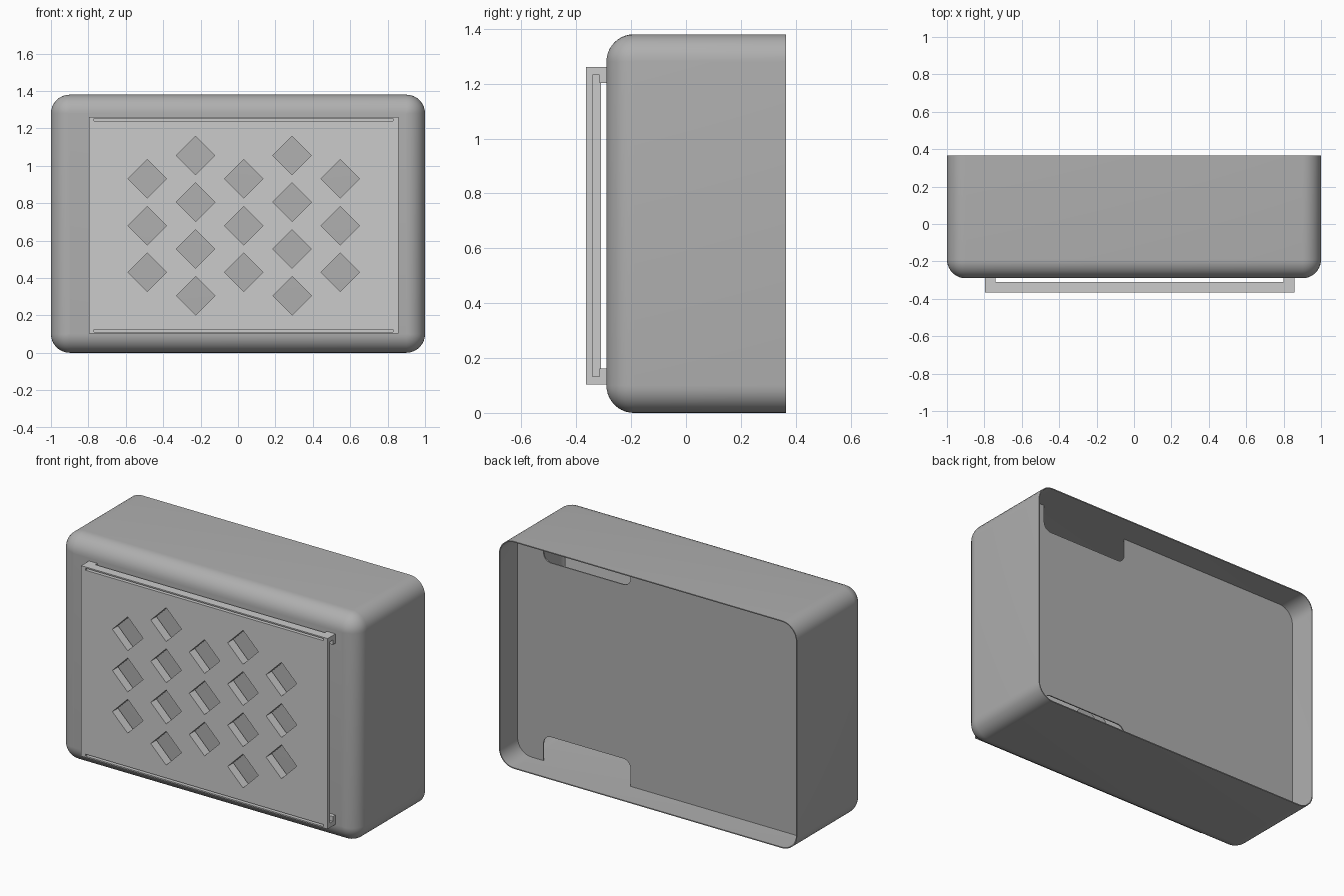
import bpy, bmesh, math

if "Cube" in bpy.data.objects:
    bpy.data.objects.remove(bpy.data.objects["Cube"])

H = 1.38            # enclosure height
BACK, FRONT = 0.365, -0.29
R, T = 0.1, 0.006   # edge rounding, wall thickness

grey = bpy.data.materials.new("dark_grey")
grey.diffuse_color = (0.43, 0.43, 0.43, 1)
grey.use_nodes = True
grey.node_tree.nodes["Principled BSDF"].inputs["Base Color"].default_value = grey.diffuse_color


def rounded(x0, x1, z0, z1, r, n=8):
    pts = []
    for cx, cz, a in ((x1 - r, z1 - r, 0), (x0 + r, z1 - r, 90),
                      (x0 + r, z0 + r, 180), (x1 - r, z0 + r, 270)):
        for i in range(n + 1):
            t = math.radians(a + 90 * i / n)
            pts.append((cx + r * math.cos(t), cz + r * math.sin(t)))
    return pts


def rect(x0, x1, z0, z1):
    return [(x1, z1), (x0, z1), (x0, z0), (x1, z0)]


def loft(bm, sections):
    """Skin (outline, y) sections and cap both ends."""
    rings = [[bm.verts.new((x, y, z)) for x, z in o] for o, y in sections]
    for a, b in zip(rings, rings[1:]):
        for i in range(len(a)):
            j = (i + 1) % len(a)
            bm.faces.new((a[i], a[j], b[j], b[i]))
    bm.faces.new(rings[0])
    bm.faces.new(rings[-1])


def make(name, *lofts, mat=None):
    bm = bmesh.new()
    for s in lofts:
        loft(bm, s)
    bmesh.ops.recalc_face_normals(bm, faces=bm.faces)
    me = bpy.data.meshes.new(name)
    bm.to_mesh(me)
    bm.free()
    if mat:
        me.materials.append(mat)
    ob = bpy.data.objects.new(name, me)
    bpy.context.collection.objects.link(ob)
    return ob


def activate(ob):
    bpy.ops.object.select_all(action='DESELECT')
    ob.select_set(True)
    bpy.context.view_layer.objects.active = ob


def cut(ob, cutter):
    cutter.hide_render = True
    m = ob.modifiers.new("cut", 'BOOLEAN')
    m.operation, m.object, m.solver = 'DIFFERENCE', cutter, 'EXACT'
    activate(ob)
    bpy.ops.object.modifier_apply(modifier=m.name)
    bpy.data.objects.remove(cutter)


def body_outline(inset):
    return rounded(-1 + inset, 1 - inset, inset, H - inset, max(R - inset, 0.003))


def rounded_front(offset):
    """Sections of the rounded front edge, from the sides to the front face."""
    r = R - offset
    return [(body_outline(offset + r * (1 - math.cos(t))),
             FRONT + R - r * math.sin(t))
            for t in (math.radians(9 * i) for i in range(11))]


# Thin hollow enclosure: open back, rounded front edge
sections = rounded_front(T)[::-1] + [(body_outline(T), BACK),
                                     (body_outline(0), BACK)] + rounded_front(0)
body = make("enclosure", sections, mat=grey)
activate(body)
bpy.ops.object.shade_smooth_by_angle(angle=math.radians(30))

# Inner panel with a cable notch at top and bottom
outline = body_outline(T)
panel = make("inner_panel", [(outline, 0.188), (outline, 0.195)], mat=grey)
notches = [rounded(0.235, 0.82, -0.2, 0.162, 0.05),
           rounded(0.235, 0.82, H - 0.162, H + 0.2, 0.05)]
cut(panel, make("notch_cutter", *[[(o, 0.1), (o, 0.25)] for o in notches],
                mat=grey))

X0, X1, Z0, Z1 = -0.797, 0.857, 0.104, 1.26
P = 0.057           # corner post size
S = 0.028           # side recess


def diamonds():
    d = 0.103
    for c in range(5):
        x, odd = -0.485 + 0.258 * c, c % 2
        for k in range(3 + odd):
            z = 0.43 - 0.125 * odd + 0.25 * k
            yield [(x + d, z), (x, z + d), (x - d, z), (x, z - d)]


def grille(name, y):
    """Plate with diamond holes, thin grooves, recessed sides, four posts."""
    o = rect(X0, X1, Z0, Z1)
    plate = make(name + "_plate", [(o, y), (o, y + 0.055)])
    cutters = [[(h, y - 0.03), (h, y + 0.08)] for h in diamonds()]
    for z in (0.118, 1.246):
        g = rect(X0 + S, X1 - S, z - 0.006, z + 0.006)
        cutters.append([(g, y - 0.03), (g, y + 0.025)])
    for a, b in ((X0 - 0.1, X0 + S), (X1 - S, X1 + 0.1)):
        g = rect(a, b, Z0 + S, Z1 - S)
        cutters.append([(g, y + 0.025), (g, y + 0.08)])
    cut(plate, make("hole_cutter", *cutters))
    for side, x in (("left", X0), ("right", X1 - P)):
        for level, z in (("lower", Z0), ("upper", Z1 - P)):
            o = rect(x, x + P, z, z + P)
            make(f"{name}_{level}_{side}_post", [(o, y + 0.05), (o, y + 0.077)])


# Front cover and the matching grille inside the enclosure
grille("front_cover", -0.365)
grille("inner_grille", -0.08)
